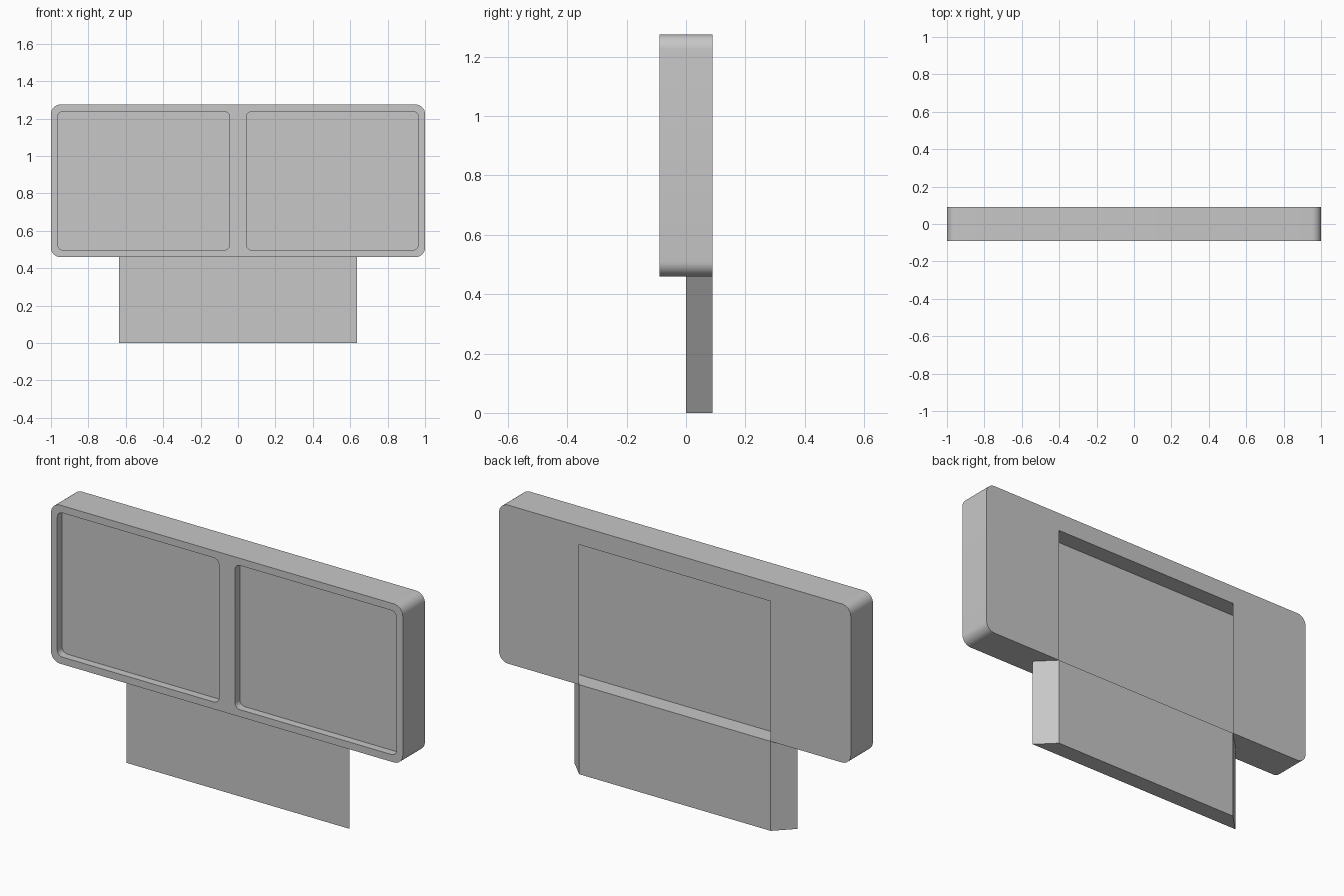
import bpy, bmesh, math

if "Cube" in bpy.data.objects:
    bpy.data.objects.remove(bpy.data.objects["Cube"], do_unlink=True)

grey = bpy.data.materials.new("plain grey")
grey.use_nodes = True
grey.diffuse_color = (0.57, 0.57, 0.57, 1)
grey.node_tree.nodes["Principled BSDF"].inputs["Base Color"].default_value = grey.diffuse_color


def prism(name, points, offset):
    """Extrude a closed outline of 3D points by an offset vector."""
    bm = bmesh.new()
    face = bm.faces.new([bm.verts.new(p) for p in points])
    new = bmesh.ops.extrude_face_region(bm, geom=[face])["geom"]
    bmesh.ops.translate(bm, vec=offset,
                        verts=[v for v in new if isinstance(v, bmesh.types.BMVert)])
    bmesh.ops.recalc_face_normals(bm, faces=bm.faces)
    mesh = bpy.data.meshes.new(name)
    bm.to_mesh(mesh)
    bm.free()
    mesh.materials.append(grey)
    obj = bpy.data.objects.new(name, mesh)
    bpy.context.collection.objects.link(obj)
    return obj


def rounded_block(name, x0, x1, z0, z1, y0, y1, radius, steps=8):
    """Block with rounded corners in the front outline."""
    corners = [(x1, z1, -1, -1), (x0, z1, 1, -1), (x0, z0, 1, 1), (x1, z0, -1, 1)]
    points = []
    for i, (x, z, sx, sz) in enumerate(corners):
        for k in range(steps + 1):
            a = math.pi / 2 * (i + k / steps)
            points.append((x + sx * radius + radius * math.cos(a), y0,
                           z + sz * radius + radius * math.sin(a)))
    return prism(name, points, (0, y1 - y0, 0))


def dovetail(name, z0, z1, back):
    """Upright bar, wide at the middle plane and narrowing to the rear."""
    wide = 0.635
    narrow = wide - back
    points = [(-wide, 0, z0), (wide, 0, z0), (narrow, back, z0), (-narrow, back, z0)]
    return prism(name, points, (0, 0, z1 - z0))


def cut(target, cutter):
    mod = target.modifiers.new("cut", "BOOLEAN")
    mod.operation = "DIFFERENCE"
    mod.solver = "EXACT"
    mod.object = cutter
    cutter.hide_render = True
    bpy.context.view_layer.objects.active = target
    bpy.ops.object.modifier_apply(modifier=mod.name)
    bpy.data.objects.remove(cutter, do_unlink=True)


# Wide housing with rounded corners
half_depth = 0.09
bottom, top = 0.46, 1.275
housing = rounded_block("housing", -1, 1, bottom, top, -half_depth, half_depth, 0.05)

# Two shallow front windows
for side in (-1, 1):
    x0, x1 = sorted((side * 0.045, side * 0.965))
    cut(housing, rounded_block("window_cutter", x0, x1, bottom + 0.037, top - 0.037,
                               -half_depth - 0.05, -half_depth + 0.04, 0.03))

# Undercut slot in the back, open at the bottom
cut(housing, dovetail("slot_cutter", bottom - 0.1, 1.18, half_depth + 0.01))

# Mounting bar below, shaped like the slot
mount = dovetail("mounting_bar", 0, bottom, half_depth)

bpy.ops.object.select_all(action="DESELECT")
housing.select_set(True)
bpy.context.view_layer.objects.active = housing
bpy.ops.object.shade_smooth_by_angle(angle=math.radians(30))
